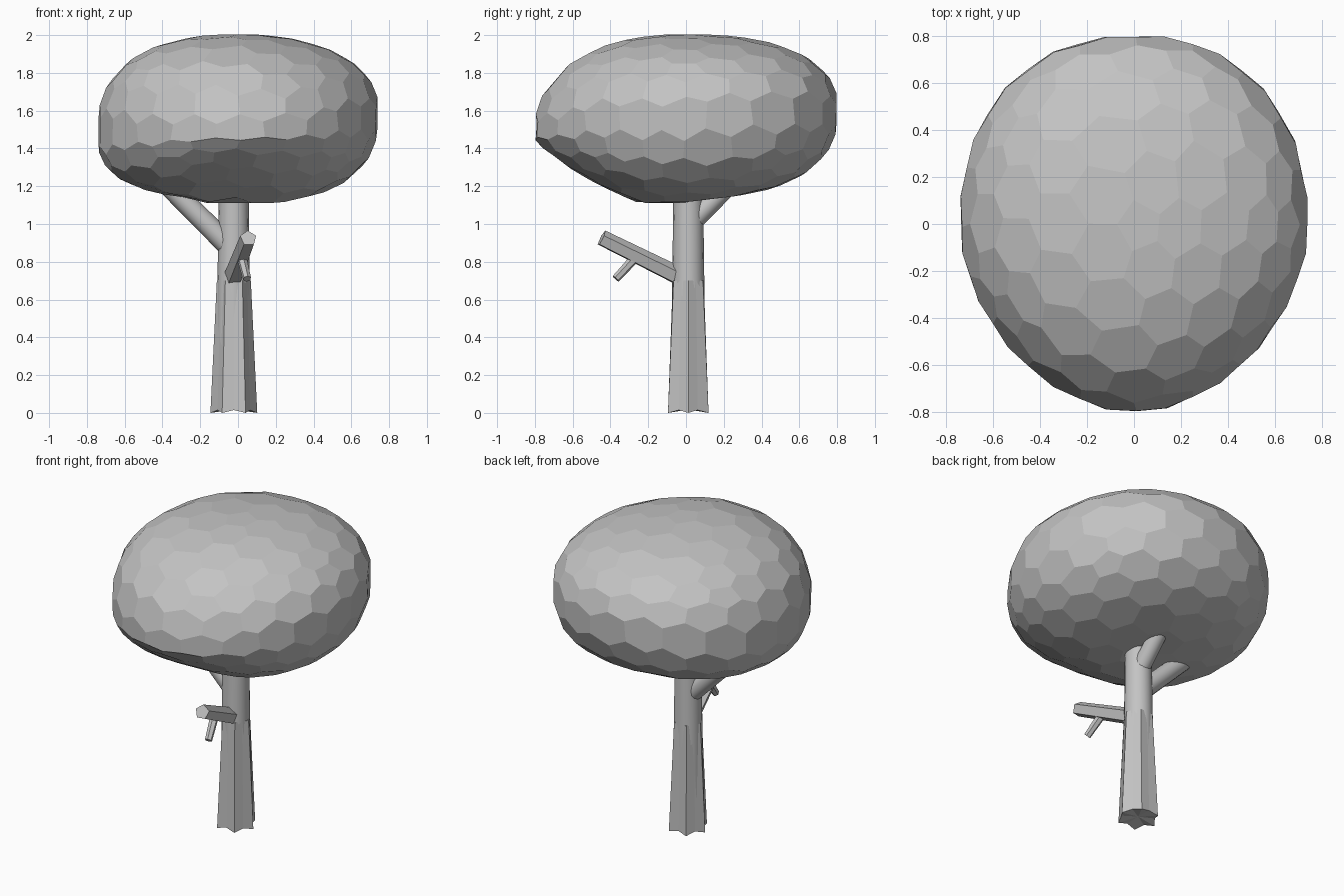
import bpy, bmesh, random
from math import cos, sin, tau, radians, atan2, hypot
from mathutils import Vector

random.seed(4)
if "Cube" in bpy.data.objects:
    bpy.data.objects.remove(bpy.data.objects["Cube"])

COLOUR = (0.55, 0.55, 0.55, 1)
grey = bpy.data.materials.new("plain_grey")
grey.use_nodes = True
grey.diffuse_color = COLOUR
grey.node_tree.nodes["Principled BSDF"].inputs["Base Color"].default_value = COLOUR


def finish(bm, name, smooth=False):
    bmesh.ops.recalc_face_normals(bm, faces=bm.faces)
    mesh = bpy.data.meshes.new(name)
    bm.to_mesh(mesh)
    bm.free()
    mesh.materials.append(grey)
    obj = bpy.data.objects.new(name, mesh)
    bpy.context.collection.objects.link(obj)
    if smooth:
        bpy.ops.object.select_all(action="DESELECT")
        obj.select_set(True)
        bpy.context.view_layer.objects.active = obj
        bpy.ops.object.shade_smooth_by_angle(angle=radians(35))


def limb(name, start, end, r_start, r_end, sides, smooth=False):
    """Tapered cylinder running from one point to another."""
    start, end = Vector(start), Vector(end)
    axis = end - start
    bm = bmesh.new()
    bmesh.ops.create_cone(bm, cap_ends=True, segments=sides, radius1=r_start,
                          radius2=r_end, depth=axis.length)
    turn = axis.to_track_quat("Z", "Y")
    for v in bm.verts:
        v.co = turn @ v.co + (start + end) / 2
    finish(bm, name, smooth)


# Trunk core and the branches that hold the crown
limb("trunk", (-0.026, 0.012, 0.02), (-0.022, 0.012, 1.3), 0.094, 0.077, 16, True)
limb("right_branch", (-0.05, 0.01, 0.885), (-0.38, 0.01, 1.215), 0.058, 0.055, 16, True)
limb("back_branch", (-0.02, 0.03, 1.01), (-0.02, 0.25, 1.23), 0.055, 0.052, 16, True)

# Broken branch with its twig
limb("broken_branch", (-0.025, -0.03, 0.718), (0.055, -0.447, 0.925), 0.052, 0.045, 5)
limb("twig", (0.02, -0.27, 0.82), (0.048, -0.372, 0.71), 0.026, 0.022, 6)

# Star-shaped root flare around the lower trunk
bm = bmesh.new()
rings = []
for z, point, valley in ((0, 0.124, 0.1), (0.70, 0.09, 0.082)):
    ring = []
    for i in range(12):
        r = valley if i % 2 else point
        lift = 0.015 if i % 2 and z == 0 else 0
        a = tau * i / 12
        ring.append(bm.verts.new((-0.022 + r * cos(a), 0.012 + r * sin(a), z + lift)))
    rings.append(ring)
hub = bm.verts.new((-0.022, 0.012, 0.018))
for i in range(12):
    j = (i + 1) % 12
    bm.faces.new((rings[0][i], rings[0][j], rings[1][j], rings[1][i]))
    bm.faces.new((rings[0][j], rings[0][i], hub))
bm.faces.new(rings[1])
finish(bm, "root_flare")


# Faceted crown: a sphere reshaped by a plan outline and a side profile
def blend(c, s, right, left, back, front):
    return c * c * (right if c > 0 else left) + s * s * (back if s > 0 else front)


def crown_point(p):
    a = atan2(p.y, p.x)
    c, s = cos(a), sin(a)
    spread = min(hypot(p.x, p.y), 1)
    power = 2.2 if s > 0 else 1.85
    reach = 1.008 * (abs(c / 0.74) ** power + abs(s / 0.8) ** power) ** (-1 / power)
    # the widest level sits lower at the front and on the -x side
    waist = blend(c, s, 1.6, 1.49, 1.6, 1.46)
    if p.z >= 0:
        n = blend(c, s, 2.2, 2.4, 2.4, 2.3)
        edge = 2.005
    else:
        n = blend(c, s, 2.6, 2.8, 2.4, 1.3)
        edge = blend(c, s, 1.11, 1.135, 1.135, 1.04)
    z = waist + (edge - waist) * (1 - spread ** n) ** (1 / n)
    return Vector((reach * spread * c, reach * spread * s, max(z, 1.112)))


# Each vertex of a jittered sphere becomes one many-sided facet
seed = bmesh.new()
bmesh.ops.create_icosphere(seed, subdivisions=3, radius=1)
for v in seed.verts:
    nudge = Vector([random.uniform(-0.05, 0.05) for _ in range(3)])
    v.co = (v.co + nudge).normalized()
bm = bmesh.new()
corner = {f: bm.verts.new(crown_point(f.calc_center_median().normalized()))
          for f in seed.faces}
for v in seed.verts:
    u = v.co.orthogonal().normalized()
    w = v.co.cross(u)

    def around(f):
        d = f.calc_center_median() - v.co
        return atan2(d.dot(w), d.dot(u))

    bm.faces.new([corner[f] for f in sorted(v.link_faces, key=around)])
seed.free()
finish(bm, "crown")
